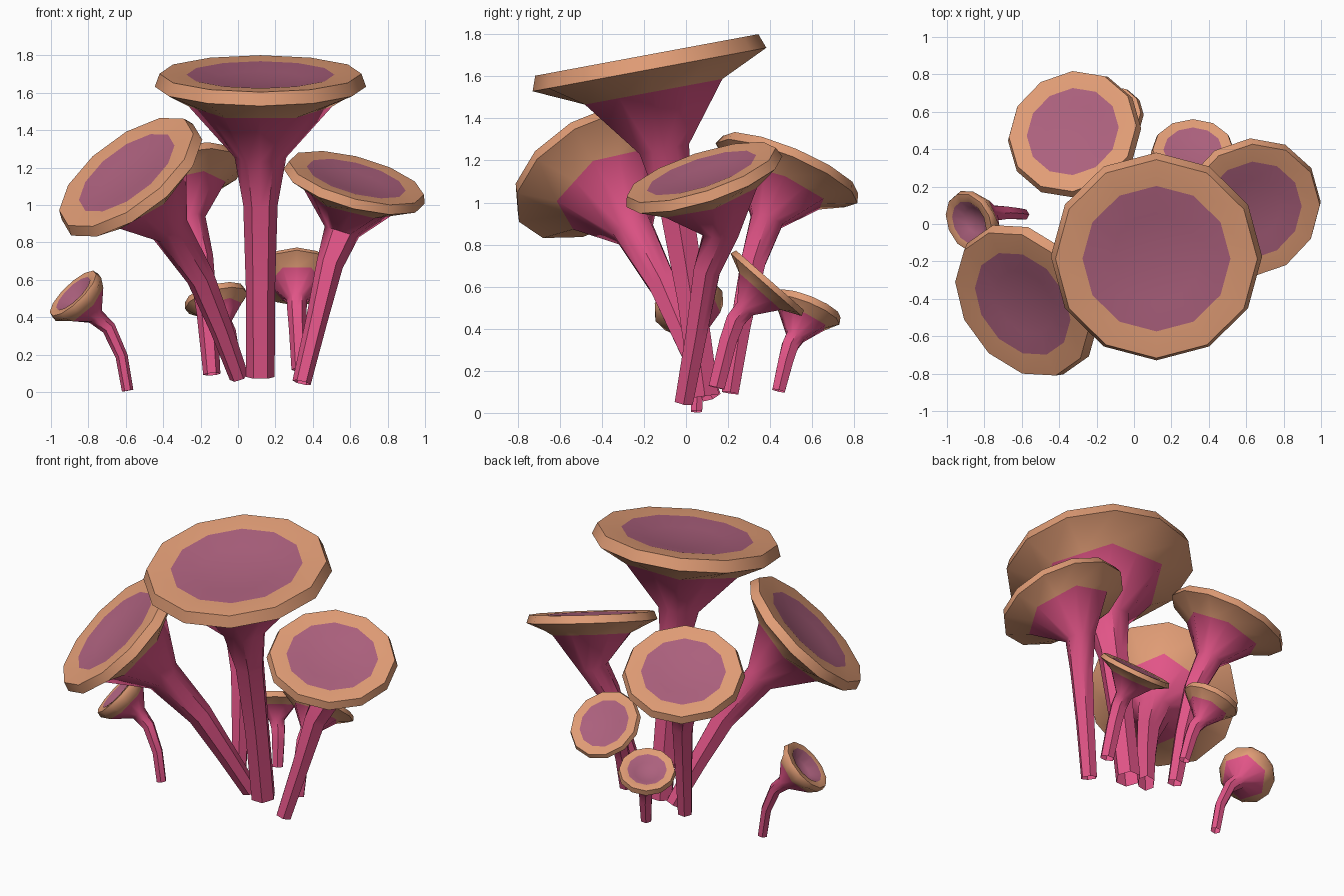
import bpy, bmesh, math
from mathutils import Vector

if "Cube" in bpy.data.objects:
    bpy.data.objects.remove(bpy.data.objects["Cube"])


def material(name, rgb):
    m = bpy.data.materials.new(name)
    m.diffuse_color = (*rgb, 1)
    m.use_nodes = True
    m.node_tree.nodes["Principled BSDF"].inputs["Base Color"].default_value = m.diffuse_color
    return m


PINK = material("pink stem", (0.76, 0.09, 0.245))
TAN = material("tan rim", (0.75, 0.335, 0.18))
PURPLE = material("purple cup", (0.41, 0.118, 0.205))
SIDES = 12


def ring(bm, centre, axis, radius, hexagonal=False):
    """Circle of 12 points; a hexagonal one has every other point on a flat side."""
    d = axis.normalized()
    u = (Vector((1, 0, 0)) - d * d.x).normalized()
    v = d.cross(u)
    pts = []
    for i in range(SIDES):
        a = 2 * math.pi * i / SIDES
        r = radius * (math.cos(math.pi / 6) if hexagonal and i % 2 else 1)
        pts.append(bm.verts.new(centre + (u * math.cos(a) + v * math.sin(a)) * r))
    return pts


def trumpet(name, path, stem_r, cap, normal, R, neck=0.68, neck_r=0.245, cup=0.06,
            wall=0.125, flare=(0.68, 0.19), purple=0.70):
    bm = bmesh.new()
    n = Vector(normal).normalized()
    c = Vector(cap) - n * R * wall * 0.5    # centre of the lower rim edge
    pts = [Vector(p) for p in path]
    neck_pt = c - n * R * neck
    line = pts + [neck_pt]
    rings, mats = [], []

    # stem, from base to just under the neck
    for i, p in enumerate(pts):
        if i == 0:
            d = line[1] - line[0]
        else:
            d = (line[i + 1] - p).normalized() + (p - line[i - 1]).normalized()
        rings.append(ring(bm, p, d, stem_r[i], True))
        mats.append(0)

    # flaring neck and underside
    d = n + (neck_pt - pts[-1]).normalized()
    rings.append(ring(bm, neck_pt, d, neck_r * R, True))
    mats.append(0)
    rings.append(ring(bm, c - n * flare[1] * R, n, flare[0] * R, True))
    mats.append(1)

    # rim wall, brim and shallow cup
    brim = wall - 0.01
    profile = [(1.0, 0.0, 1), (0.955, wall, 1), (purple, brim, 2),
               (0.42, brim - cup * 0.75, 2)]
    for r, h, m in profile:
        rings.append(ring(bm, c + n * h * R, n, r * R))
        mats.append(m)

    for k in range(len(rings) - 1):
        a, b = rings[k], rings[k + 1]
        for i in range(SIDES):
            j = (i + 1) % SIDES
            f = bm.faces.new((a[i], a[j], b[j], b[i]))
            f.material_index = mats[k]
    tip = bm.verts.new(c + n * (brim - cup) * R)
    for i in range(SIDES):
        f = bm.faces.new((rings[-1][i], rings[-1][(i + 1) % SIDES], tip))
        f.material_index = 2

    me = bpy.data.meshes.new(name)
    bm.to_mesh(me)
    bm.free()
    for m in (PINK, TAN, PURPLE):
        me.materials.append(m)
    ob = bpy.data.objects.new(name, me)
    bpy.context.collection.objects.link(ob)
    bpy.ops.object.select_all(action='DESELECT')
    ob.select_set(True)
    bpy.context.view_layer.objects.active = ob
    bpy.ops.object.shade_smooth_by_angle(angle=math.radians(58))


# four large trumpets
trumpet("tall_centre_mushroom",
        [(0.12, 0.09, 0.08), (0.12, 0.025, 0.55), (0.12, -0.05, 1.0)],
        (0.076, 0.078, 0.092), (0.12, -0.18, 1.667), (0, -0.183, 0.983), 0.565)
trumpet("left_front_mushroom",
        [(0.005, 0.12, 0.08), (-0.09, 0.005, 0.34), (-0.20, -0.11, 0.61)],
        (0.052, 0.062, 0.076), (-0.582, -0.417, 1.155), (-0.55, -0.42, 0.72), 0.45,
        neck=0.81, neck_r=0.24, flare=(0.63, 0.22), purple=0.68)
trumpet("right_mushroom",
        [(0.34, -0.01, 0.05), (0.42, 0.05, 0.38), (0.49, 0.10, 0.68)],
        (0.05, 0.058, 0.072), (0.627, 0.08, 1.122), (0.25, -0.30, 0.92), 0.39)
trumpet("back_left_mushroom",
        [(-0.14, 0.21, 0.095), (-0.165, 0.26, 0.42), (-0.20, 0.32, 0.72)],
        (0.046, 0.056, 0.068), (-0.323, 0.487, 1.16), (-0.23, 0.38, 0.90), 0.366,
        flare=(0.66, 0.20), purple=0.69)

# three small trumpets
trumpet("small_back_right_mushroom",
        [(0.33, 0.145, 0.12), (0.32, 0.20, 0.34), (0.315, 0.235, 0.44)],
        (0.044, 0.048, 0.052), (0.315, 0.39, 0.62), (0, 0.66, 0.75), 0.225)
trumpet("small_back_mushroom",
        [(-0.02, 0.44, 0.105), (-0.04, 0.475, 0.25), (-0.055, 0.495, 0.32)],
        (0.035, 0.041, 0.045), (-0.12, 0.575, 0.50), (-0.25, 0.36, 0.90), 0.173,
        neck=0.78, neck_r=0.30, cup=0.2, wall=0.2, flare=(0.75, 0.25), purple=0.68)
trumpet("small_left_mushroom",
        [(-0.59, 0.05, 0.007), (-0.622, 0.055, 0.19), (-0.69, 0.06, 0.34)],
        (0.031, 0.033, 0.038), (-0.872, 0.01, 0.517), (-0.66, -0.30, 0.68), 0.174,
        neck=0.87, neck_r=0.27, cup=0.35, wall=0.18, flare=(0.82, 0.30))
